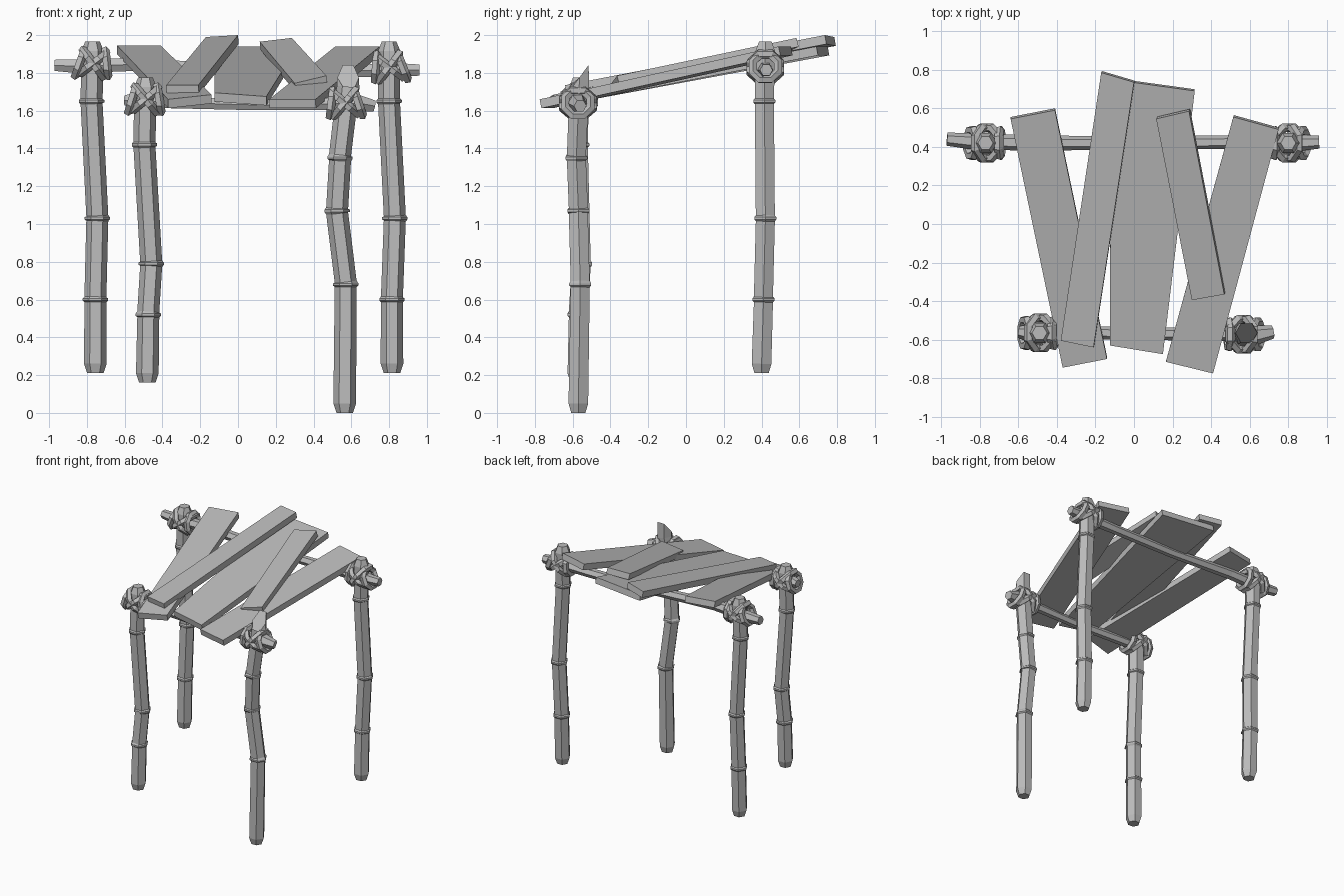
import bpy
import bmesh
import math
from mathutils import Vector, Matrix

cube = bpy.data.objects.get("Cube")
if cube:
    bpy.data.objects.remove(cube, do_unlink=True)

GREY = (0.5, 0.5, 0.5, 1)
wood = bpy.data.materials.new("plain_grey")
wood.use_nodes = True
wood.diffuse_color = GREY
wood.node_tree.nodes["Principled BSDF"].inputs["Base Color"].default_value = GREY


def finish(name, bm):
    bmesh.ops.recalc_face_normals(bm, faces=bm.faces)
    mesh = bpy.data.meshes.new(name)
    bm.to_mesh(mesh)
    bm.free()
    mesh.materials.append(wood)
    obj = bpy.data.objects.new(name, mesh)
    bpy.context.collection.objects.link(obj)
    return obj


def sweep(bm, points, radii, ref, sides=6, closed=False):
    """Faceted tube along points; ref sets where the first corner lies."""
    points = [Vector(p) for p in points]
    n = len(points)
    rings = []
    for i, p in enumerate(points):
        if closed:
            tangent = points[(i + 1) % n] - points[i - 1]
        else:
            tangent = points[min(i + 1, n - 1)] - points[max(i - 1, 0)]
        tangent.normalize()
        u = Vector(ref)
        u = (u - tangent * u.dot(tangent)).normalized()
        v = tangent.cross(u)
        ring = []
        for k in range(sides):
            a = math.tau * k / sides
            ring.append(bm.verts.new(p + radii[i] * (u * math.cos(a) + v * math.sin(a))))
        rings.append(ring)
    for i in range(n if closed else n - 1):
        a, b = rings[i], rings[(i + 1) % n]
        for k in range(sides):
            j = (k + 1) % sides
            bm.faces.new((a[k], a[j], b[j], b[k]))
    if not closed:
        bm.faces.new(rings[0])
        bm.faces.new(rings[-1])
    return rings


def leg(name, base, nodes, top, radius, slant=0.0):
    """Bamboo leg: chamfered ends and a raised ring at each node."""
    base, top = Vector(base), Vector(top)
    up = Vector((0, 0, 1))
    pts = [base, base + up * 0.05]
    rad = [radius * 0.72, radius]
    for node in nodes:
        for dz, k in ((-0.014, 0.97), (-0.006, 1.12), (0.006, 1.12), (0.014, 0.97)):
            pts.append(Vector(node) + up * dz)
            rad.append(radius * k)
    pts += [top - up * 0.05, top]
    rad += [radius, radius * (0.95 if slant else 0.65)]
    bm = bmesh.new()
    rings = sweep(bm, pts, rad, (1, 0, 0))
    for vert in rings[-1]:  # obliquely cut tip
        vert.co.z += (vert.co.y - top.y) * slant
    finish(name, bm)


def lashing(name, centre, turn):
    """Rope crossed diagonally over the joint, plus loops round the bar."""
    bm = bmesh.new()
    # tilt about y, loop offset along x, loop half width, loop depth
    loops = ((45, 0, 0.097, 0.085), (-45, 0, 0.097, 0.085),
             (12, -0.072, 0.075, 0.072), (-14, 0.072, 0.075, 0.072))
    for tilt, shift, wide, deep in loops:
        rot = Matrix.Rotation(math.radians(tilt + turn), 3, 'Y')
        pts = []
        for i in range(8):
            a = math.tau * (i + 0.5) / 8
            pts.append(Vector(centre) + Vector((shift, 0, 0))
                       + rot @ Vector((0, deep * math.cos(a), wide * math.sin(a))))
        sweep(bm, pts, [0.024] * 8, rot @ Vector((1, 0, 0)), 5, True)
    finish(name, bm)


def bar(name, pts, radii):
    bm = bmesh.new()
    sweep(bm, pts, radii, (0, 1, 0))
    finish(name, bm)


def plank(name, corners, thickness=0.048):
    """Board from its four upper corners, thickened downwards."""
    bm = bmesh.new()
    c = [Vector(p) for p in corners]
    normal = (c[2] - c[0]).cross(c[3] - c[1]).normalized()
    if normal.z < 0:
        normal.negate()
    upper = [bm.verts.new(p) for p in c]
    lower = [bm.verts.new(p - normal * thickness) for p in c]
    bm.faces.new(upper)
    bm.faces.new(lower)
    for i in range(4):
        j = (i + 1) % 4
        bm.faces.new((upper[i], upper[j], lower[j], lower[i]))
    finish(name, bm)


# Legs
leg("back_right_leg", (-0.755, 0.40, 0.21),
    [(-0.755, 0.41, 0.6), (-0.745, 0.42, 1.03), (-0.775, 0.415, 1.65)],
    (-0.77, 0.42, 1.965), 0.06)
leg("back_left_leg", (0.815, 0.40, 0.21),
    [(0.815, 0.41, 0.6), (0.83, 0.42, 1.03), (0.80, 0.415, 1.65)],
    (0.80, 0.42, 1.965), 0.06)
leg("front_right_leg", (-0.48, -0.575, 0.16),
    [(-0.475, -0.57, 0.52), (-0.46, -0.555, 0.79), (-0.495, -0.57, 1.42)],
    (-0.49, -0.565, 1.775), 0.06)
leg("front_left_leg", (0.565, -0.57, 0.0),
    [(0.57, -0.56, 0.68), (0.525, -0.57, 1.07), (0.54, -0.58, 1.35)],
    (0.583, -0.565, 1.775), 0.06, 1.35)

# Crossbars
bar("back_crossbar", [(-0.97, 0.44, 1.84), (-0.85, 0.43, 1.835), (-0.55, 0.42, 1.845),
                      (0, 0.42, 1.815), (0.55, 0.425, 1.81), (0.85, 0.42, 1.815),
                      (0.96, 0.425, 1.815)],
    [0.034, 0.042, 0.04, 0.034, 0.036, 0.042, 0.034])
bar("front_crossbar", [(-0.60, -0.56, 1.655), (-0.56, -0.565, 1.655), (-0.4, -0.56, 1.645),
                       (0.1, -0.57, 1.63), (0.45, -0.57, 1.635), (0.64, -0.575, 1.64),
                       (0.72, -0.56, 1.625)],
    [0.03, 0.042, 0.036, 0.032, 0.036, 0.05, 0.034])

# Rope lashings at the four joints
lashing("back_right_lashing", (-0.768, 0.42, 1.85), 8)
lashing("back_left_lashing", (0.80, 0.42, 1.83), -8)
lashing("front_right_lashing", (-0.49, -0.565, 1.66), 5)
lashing("front_left_lashing", (0.565, -0.572, 1.64), -5)

# Roof planks: back right, back left, front left, front right corner
plank("right_plank", [(-0.64, 0.545, 1.945), (-0.41, 0.59, 1.945),
                      (-0.14, -0.70, 1.685), (-0.37, -0.745, 1.66)])
plank("upper_right_plank", [(-0.17, 0.785, 1.99), (0.0, 0.735, 2.0),
                            (-0.21, -0.64, 1.735), (-0.38, -0.605, 1.735)])
plank("middle_plank", [(-0.12, 0.75, 1.94), (0.315, 0.69, 1.94),
                       (0.15, -0.675, 1.675), (-0.125, -0.63, 1.695)])
plank("upper_left_plank", [(0.115, 0.545, 1.965), (0.285, 0.585, 1.985),
                           (0.468, -0.365, 1.785), (0.30, -0.395, 1.745)])
plank("left_plank", [(0.515, 0.555, 1.94), (0.75, 0.49, 1.94),
                     (0.41, -0.775, 1.66), (0.165, -0.715, 1.66)])
